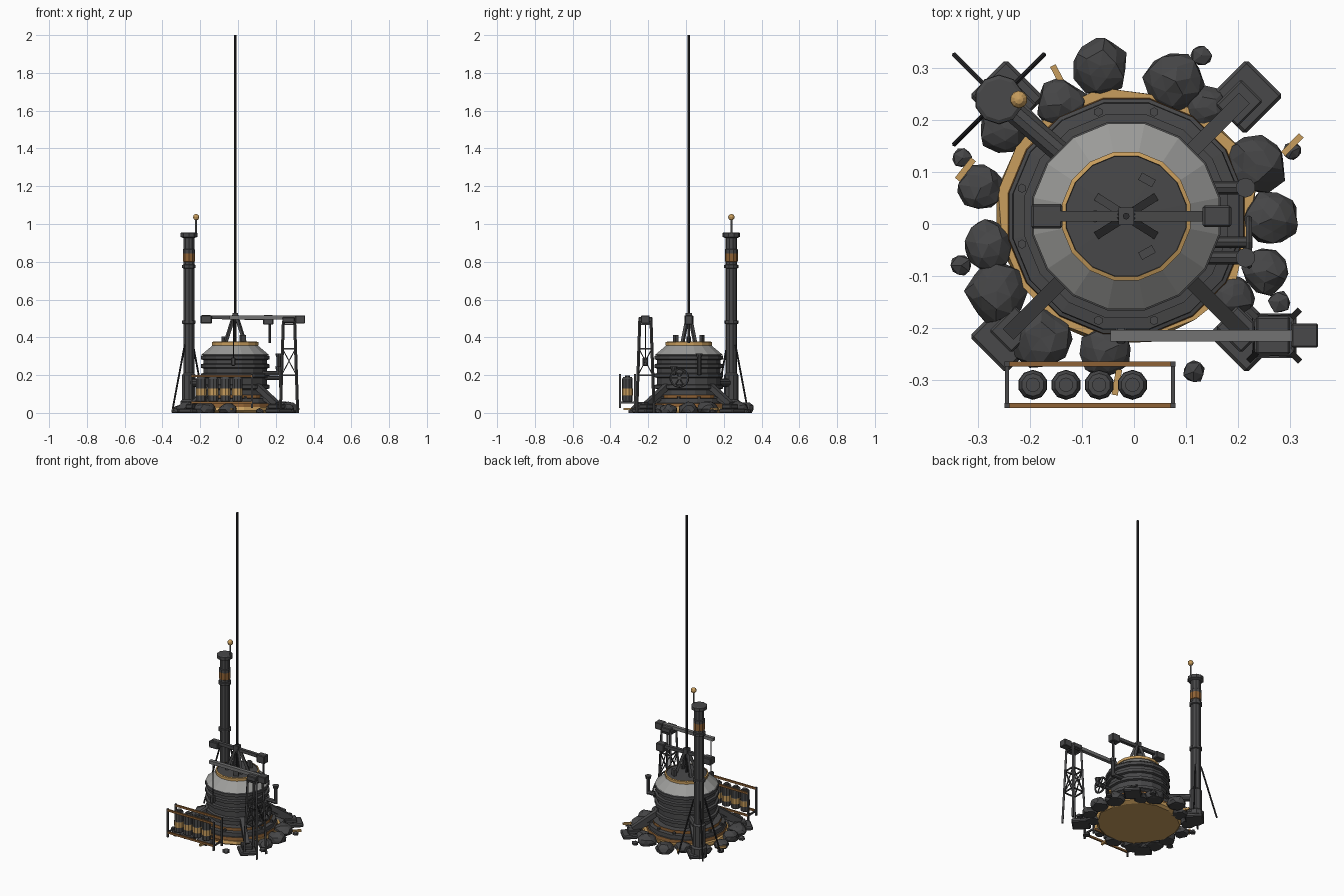
import bpy, bmesh, math, random
from mathutils import Vector, Matrix

random.seed(4)
old = bpy.data.objects.get("Cube")
if old:
    bpy.data.objects.remove(old)


def material(name, colour):
    m = bpy.data.materials.new(name)
    m.use_nodes = True
    m.diffuse_color = (*colour, 1)
    m.node_tree.nodes["Principled BSDF"].inputs["Base Color"].default_value = (*colour, 1)
    return m


DARK = material("dark iron", (0.065, 0.065, 0.067))
ROCK = material("dark stone", (0.06, 0.06, 0.062))
BLACK = material("blackened steel", (0.025, 0.025, 0.028))
PALE = material("pale steel", (0.33, 0.33, 0.32))
MID = material("worn steel", (0.17, 0.17, 0.17))
TAN = material("ochre", (0.58, 0.34, 0.11))
RUST = material("rust", (0.27, 0.12, 0.035))
CENTRE = Vector((-0.015, 0.015, 0))


def finish(name, bm, *mats):
    bmesh.ops.recalc_face_normals(bm, faces=bm.faces)
    mesh = bpy.data.meshes.new(name)
    bm.to_mesh(mesh)
    bm.free()
    for m in mats:
        mesh.materials.append(m)
    ob = bpy.data.objects.new(name, mesh)
    bpy.context.collection.objects.link(ob)
    return ob


def box(name, centre, size, mat, angle=0, bevel=0):
    bm = bmesh.new()
    bmesh.ops.create_cube(bm, size=1)
    bmesh.ops.scale(bm, vec=size, verts=bm.verts)
    if bevel:
        bmesh.ops.bevel(bm, geom=bm.edges[:], offset=bevel, segments=1, affect='EDGES')
    bmesh.ops.transform(bm, verts=bm.verts,
                        matrix=Matrix.Translation(centre) @ Matrix.Rotation(angle, 4, 'Z'))
    return finish(name, bm, mat)


def rod(name, start, end, radius, mat, sides=8, tip=None):
    start, end = Vector(start), Vector(end)
    axis = end - start
    bm = bmesh.new()
    bmesh.ops.create_cone(bm, cap_ends=True, segments=sides, radius1=radius,
                          radius2=radius if tip is None else tip, depth=axis.length)
    if sides == 4:
        bmesh.ops.rotate(bm, verts=bm.verts, matrix=Matrix.Rotation(math.pi / 4, 3, 'Z'))
    turn = axis.to_track_quat('Z', 'Y').to_matrix().to_4x4()
    bmesh.ops.transform(bm, verts=bm.verts, matrix=Matrix.Translation((start + end) / 2) @ turn)
    return finish(name, bm, mat)


def lathe(name, centre, sides, *sections):
    """Each section is a material followed by its (radius, height) points."""
    bm = bmesh.new()
    previous = None
    rings = []
    for slot, (mat, points) in enumerate(sections):
        for r, z in points:
            ring = [bm.verts.new((centre[0] + r * math.cos(math.tau * (i + .5) / sides),
                                  centre[1] + r * math.sin(math.tau * (i + .5) / sides), z))
                    for i in range(sides)]
            if previous:
                for i in range(sides):
                    j = (i + 1) % sides
                    bm.faces.new((previous[i], previous[j], ring[j], ring[i])).material_index = slot
            previous = ring
            rings.append(ring)
    bm.faces.new(rings[0][::-1])
    bm.faces.new(rings[-1]).material_index = len(sections) - 1
    return finish(name, bm, *[s[0] for s in sections])


# Ragged ground plate and stepped foundation
plate = lathe("ground_plate", CENTRE, 16, (TAN, [(.235, 0), (.248, .012), (.245, .03)]))
for v in plate.data.vertices:
    s = random.uniform(.95, 1.04)
    v.co.x, v.co.y = [CENTRE[k] + (v.co[k] - CENTRE[k]) * s for k in (0, 1)]
lathe("foundation", CENTRE, 16, (RUST, [(.233, .02), (.23, .05)]),
      (DARK, [(.223, .052), (.222, .075), (.2, .078)]),
      (RUST, [(.2, .096)]), (DARK, [(.17, .098)]))
for i in range(12):
    a = math.tau * (i + .5) / 12
    p = CENTRE + Vector((math.cos(a), math.sin(a), 0)) * .208
    rod("foundation_bolt", p + Vector((0, 0, .07)), p + Vector((0, 0, .088)), .009, DARK, 6)

# Banded vessel with pale shoulder, ochre collar and dark lid
wall = [(.165, .09), (.165, .12)]
for z in (.125, .185, .235, .28):
    wall += [(.172, z), (.185, z + .004), (.185, z + .022), (.172, z + .026)]
lathe("vessel", CENTRE, 16, (DARK, wall), (PALE, [(.182, .308), (.122, .357)]),
      (TAN, [(.126, .358), (.126, .374), (.118, .377)]), (DARK, [(.117, .372), (.01, .376)]))

# Lid fittings, mast and its four stays
for y in (.085, -.055):
    box("lid_stub", (.025, y, .392), (.03, .016, .04), DARK, -.5 if y > 0 else .5)
rod("lid_stub_left", (-.075, .015, .37), (-.075, .015, .405), .012, DARK)
rod("mast", CENTRE + Vector((0, 0, .37)), CENTRE + Vector((0, 0, 2)), .0065, BLACK, 8)
for sx in (-1, 1):
    for sy in (-1, 1):
        rod("mast_stay", CENTRE + Vector((sx * .052, sy * .034, .37)),
            CENTRE + Vector((sx * .006, sy * .005, .515)), .011, DARK, 4)
box("mast_collar", CENTRE + Vector((0, 0, .515)), (.03, .034, .03), DARK)

# Rocking beam over the lid
rod("rocking_beam", (-.19, .015, .508), (.17, .015, .5), .014, DARK, 4)
box("beam_head_left", (-.168, .015, .495), (.06, .048, .042), DARK, bevel=.004)
box("beam_head_right", (.16, .015, .492), (.055, .042, .05), DARK, bevel=.004)
rod("beam_rod", (.168, .015, .37), (.168, .015, .48), .006, DARK)

# Diagonal buttresses with stepped foot pads
for sx in (-1, 1):
    for sy in (-1, 1):
        out = Vector((sx, sy, 0))
        pad = CENTRE + out * .23
        turn = math.pi / 4 * sx * sy
        box("foot_pad", pad + Vector((0, 0, .012)), (.105, .1, .024), DARK, turn, .006)
        box("foot_block", pad - out * .012 + Vector((0, 0, .034)), (.07, .06, .024), DARK, turn, .004)
        rod("buttress", CENTRE + out * .118 + Vector((0, 0, .14)),
            pad - out * .008 + Vector((0, 0, .045)), .021, DARK, 4)
        rod("buttress_brace", CENTRE + out * .125 + Vector((0, 0, .09)),
            pad - out * .02 + Vector((0, 0, .04)), .012, DARK, 4)

# Tall chimney with cap, rusted sleeve, lamp, guy rods and duct
STACK = Vector((-.26, .24, 0))
lathe("chimney", STACK, 10,
      (DARK, [(.048, 0), (.048, .06), (.038, .07), (.038, .2), (.03, .21), (.03, .47), (.037, .473),
              (.037, .488), (.03, .49), (.03, .765), (.038, .768), (.038, .783), (.031, .785), (.031, .8)]),
      (RUST, [(.034, .802), (.034, .845)]),
      (DARK, [(.034, .865), (.03, .868), (.03, .925), (.047, .932), (.047, .952), (.04, .956)]))
rod("lamp_post", STACK + Vector((.038, 0, .93)), STACK + Vector((.038, 0, 1.03)), .005, MID, 6)
bm = bmesh.new()
bmesh.ops.create_uvsphere(bm, u_segments=10, v_segments=6, radius=.017,
                          matrix=Matrix.Translation(STACK + Vector((.038, 0, 1.036))))
finish("lamp", bm, TAN)
for sx, sy in ((-1, 1), (1, 1), (-1, -1)):
    rod("guy_rod", STACK + Vector((sx * .022, sy * .022, .36)),
        STACK + Vector((sx * .086, sy * .086, .02)), .005, BLACK, 6)
rod("duct", STACK + Vector((0, 0, .16)), CENTRE + Vector((-.1, .1, .16)), .022, DARK, 10)

# Crane tower, jib, counterweight and hook
TOWER = Vector((.27, -.215, 0))


def corner(sx, sy, z):
    half = .046 - .016 * z / .48
    return TOWER + Vector((sx * half, sy * half, z))


ring = [(-1, -1), (1, -1), (1, 1), (-1, 1)]
for i, here in enumerate(ring):
    there = ring[(i + 1) % 4]
    rod("tower_leg", corner(*here, .0), corner(*here, .485), .008, DARK, 4)
    for low, high in ((.05, .2), (.2, .34), (.34, .47)):
        rod("tower_rung", corner(*here, high), corner(*there, high), .005, DARK, 4)
    rod("tower_brace", corner(*here, .2), corner(*there, .34), .0035, DARK, 4)
    rod("tower_brace", corner(*there, .2), corner(*here, .34), .0035, DARK, 4)
box("tower_head", TOWER + Vector((-.002, 0, .492)), (.066, .074, .03), DARK, bevel=.004)
box("jib", (.13, -.215, .505), (.35, .022, .02), MID)
box("counterweight", (.329, -.215, .495), (.052, .046, .042), DARK, bevel=.003)
rod("hook_cable", (-.025, -.215, .27), (-.025, -.215, .5), .003, BLACK, 6)
box("hook_block", (-.025, -.215, .272), (.022, .03, .045), DARK, bevel=.004)

# Canister rack: rusted rails, posts and four canisters
for y in (-.27, -.35):
    for z in (.055, .195):
        box("rack_rail", (-.085, y, z), (.32, .01, .012), RUST)
    for x in (-.245, .075):
        rod("rack_post", (x, y, .025), (x, y, .205), .007, DARK, 4)
for x in (-.245, .075):
    box("rack_end", (x, -.31, .055), (.008, .08, .01), DARK)
for i in range(4):
    lathe("canister", (-.195 + .064 * i, -.31), 10, (DARK, [(.024, .06), (.028, .066), (.028, .092)]),
          (TAN, [(.029, .094), (.029, .128)]), (DARK, [(.028, .13), (.028, .18)]),
          (DARK, [(.022, .19), (.014, .191), (.014, .198)]))

# Side pipes, vents and hand wheel
for y, top in ((.07, .31), (-.065, .24)):
    rod("side_pipe", (.13, y, .21), (.215, y, .21), .013, DARK)
    rod("side_riser", (.215, y, .2), (.215, y, top), .011, DARK)
    rod("vent_cap", (.215, y, top - .015), (.215, y, top + .005), .014, DARK, 10, .019)
rod("wheel_axle", (.14, -.035, .185), (.228, -.035, .185), .011, DARK)
bpy.ops.mesh.primitive_torus_add(major_radius=.047, minor_radius=.006, major_segments=14, minor_segments=5,
                                 location=(.222, -.035, .185), rotation=(0, math.pi / 2, 0))
bpy.context.object.name = "hand_wheel"
bpy.context.object.data.materials.append(DARK)
for i in range(3):
    a = math.pi * i / 3
    d = Vector((0, math.cos(a), math.sin(a))) * .046
    hub = Vector((.222, -.035, .185))
    rod("wheel_spoke", hub - d, hub + d, .004, DARK, 6)

# Ring of rubble, each stone a roughened icosphere
STONES = [(-.065, .305, .056), (.08, .275, .06), (.13, .325, .022), (.14, .225, .042), (.235, .115, .06),
          (.305, .14, .02), (.265, .01, .055), (.255, -.09, .046), (.28, -.15, .024), (.19, -.14, .045),
          (.115, -.285, .024), (-.055, -.245, .05), (-.18, -.22, .06), (-.265, -.13, .06),
          (-.28, -.04, .052), (-.333, -.08, .024), (-.295, .07, .046), (-.33, .127, .022),
          (-.14, .23, .05), (-.25, .185, .05)]
for x, y, r in STONES:
    bm = bmesh.new()
    bmesh.ops.create_icosphere(bm, subdivisions=2 if r > .03 else 1, radius=r)
    for v in bm.verts:
        v.co *= random.uniform(.86, 1.08)
        v.co.z = max(v.co.z * .7 + r * .35, 0)
    bmesh.ops.dissolve_limit(bm, angle_limit=.25, verts=bm.verts, edges=bm.edges)
    bmesh.ops.rotate(bm, verts=bm.verts, matrix=Matrix.Rotation(random.uniform(0, 6), 3, 'Z'))
    bmesh.ops.translate(bm, verts=bm.verts, vec=(x, y, 0))
    finish("stone", bm, ROCK)

# Loose ochre planks among the rubble
for x, y, a in ((-.145, .283, -1.1), (.305, .153, .8), (-.325, .105, .9), (-.033, -.305, 1.4)):
    box("loose_plank", (x, y, .02), (.05, .012, .012), TAN, a)
